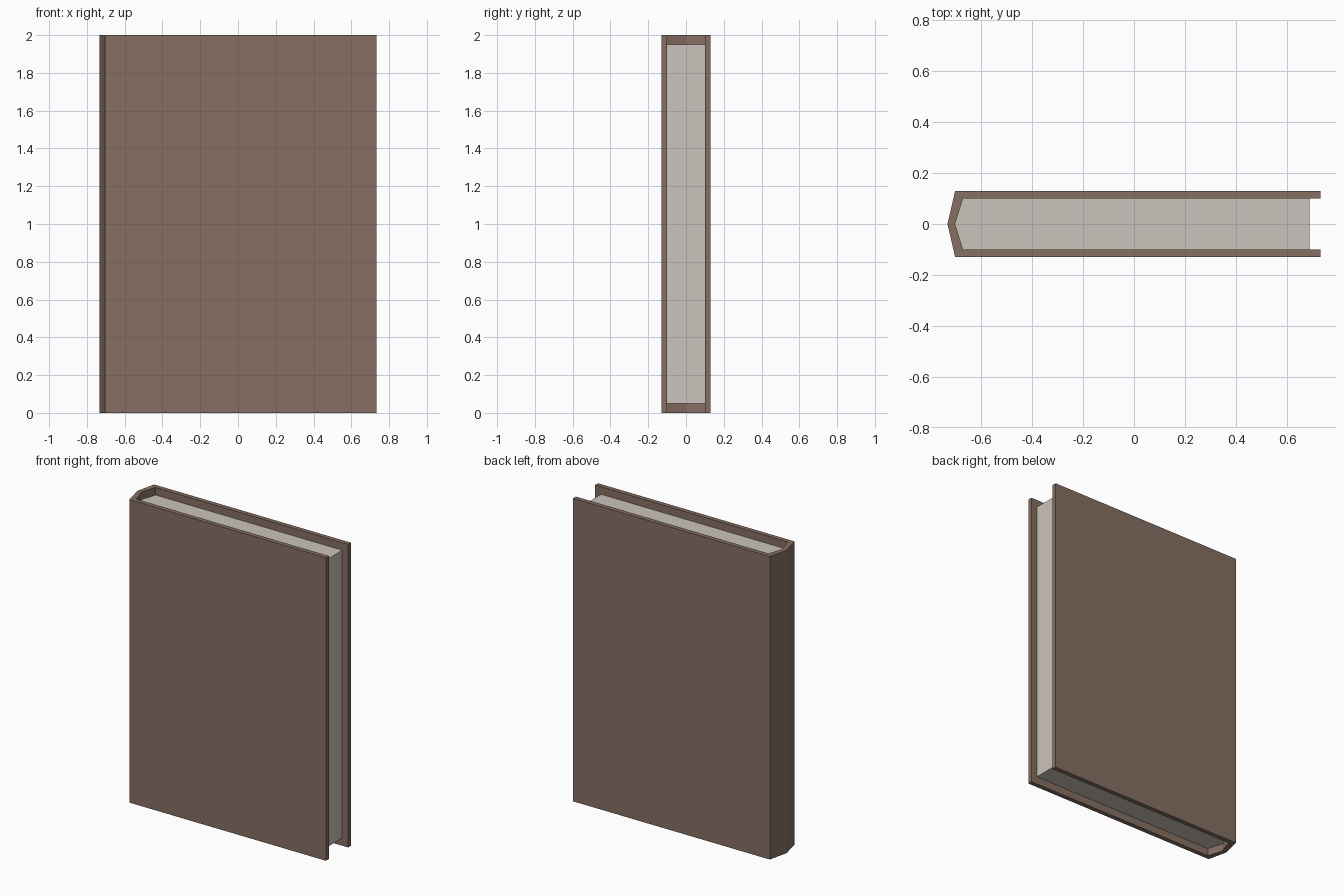
import bpy, bmesh

if "Cube" in bpy.data.objects:
    bpy.data.objects.remove(bpy.data.objects["Cube"])


def material(name, color):
    mat = bpy.data.materials.new(name)
    mat.diffuse_color = (*color, 1)
    mat.use_nodes = True
    mat.node_tree.nodes["Principled BSDF"].inputs["Base Color"].default_value = mat.diffuse_color
    return mat


def mirrored(half):
    """Complete a half profile (y >= 0) by mirroring it across y = 0."""
    return half + [(x, -y) for x, y in reversed(half) if y > 0]


def extrude_profile(name, profile, z0, z1, mat):
    """Raise a closed plan outline from z0 to z1."""
    bm = bmesh.new()
    face = bm.faces.new([bm.verts.new((x, y, z0)) for x, y in profile])
    result = bmesh.ops.extrude_face_region(bm, geom=[face], use_keep_orig=True)
    top = [v for v in result["geom"] if isinstance(v, bmesh.types.BMVert)]
    bmesh.ops.translate(bm, verts=top, vec=(0, 0, z1 - z0))
    bmesh.ops.recalc_face_normals(bm, faces=bm.faces)
    mesh = bpy.data.meshes.new(name)
    bm.to_mesh(mesh)
    bm.free()
    mesh.materials.append(mat)
    obj = bpy.data.objects.new(name, mesh)
    bpy.context.collection.objects.link(obj)
    return obj


leather = material("brown cover", (0.238, 0.159, 0.125))
paper = material("pale paper", (0.591, 0.552, 0.497))

# Cover: two boards joined by a pointed spine, as one wrapped strip
outer = [(-0.733, 0), (-0.703, 0.13), (0.733, 0.13)]
inner = [(0.733, 0.10), (-0.672, 0.10), (-0.703, 0)]
half = outer + inner
cover_profile = half + [(x, -y) for x, y in reversed(half) if y > 0]
extrude_profile("cover", cover_profile, 0, 2, leather)

# Page block: fills the spine, set back from the cover edges
extrude_profile("pages", mirrored([(-0.703, 0), (-0.672, 0.10), (0.69, 0.10)]),
                0.05, 1.95, paper)
